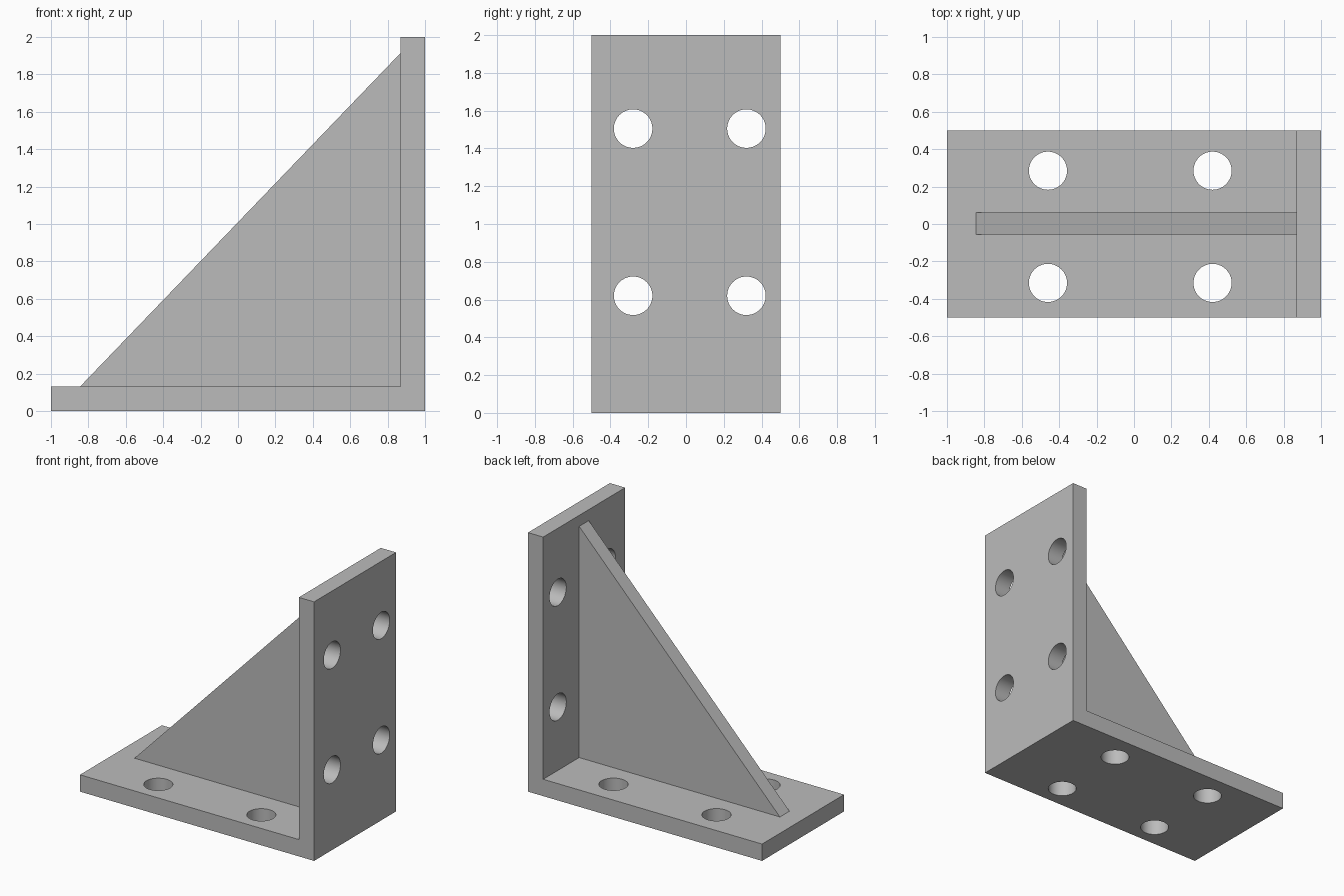
import bpy
import bmesh
import math
from mathutils import Matrix

cube = bpy.data.objects.get("Cube")
if cube:
    bpy.data.objects.remove(cube, do_unlink=True)

THICK = 0.13          # plate thickness
HALF_W = 0.5          # half width of the bracket
HOLE_R = 0.102

steel = bpy.data.materials.new("grey_steel")
steel.use_nodes = True
GREY = (0.5, 0.5, 0.5, 1)
steel.diffuse_color = GREY
steel.node_tree.nodes["Principled BSDF"].inputs["Base Color"].default_value = GREY


def add_object(name, bm):
    bmesh.ops.recalc_face_normals(bm, faces=bm.faces)
    mesh = bpy.data.meshes.new(name)
    bm.to_mesh(mesh)
    bm.free()
    mesh.materials.append(steel)
    obj = bpy.data.objects.new(name, mesh)
    bpy.context.collection.objects.link(obj)
    return obj


def extruded_profile(name, points, y0, y1):
    """Extrude an (x, z) outline from y0 to y1."""
    bm = bmesh.new()
    face = bm.faces.new([bm.verts.new((x, y0, z)) for x, z in points])
    new = bmesh.ops.extrude_face_region(bm, geom=[face])["geom"]
    verts = [v for v in new if isinstance(v, bmesh.types.BMVert)]
    bmesh.ops.translate(bm, verts=verts, vec=(0, y1 - y0, 0))
    return add_object(name, bm)


# L-shaped body: base plate and upright plate
inner = 1 - THICK
bracket = extruded_profile(
    "angle_plates",
    [(-1, 0), (1, 0), (1, 2), (inner, 2), (inner, THICK), (-1, THICK)],
    -HALF_W, HALF_W)

# Bolt hole cutters through both plates
bm = bmesh.new()
turn = Matrix.Rotation(math.pi / 2, 4, "Y")
centre = 1 - THICK / 2
places = []
for along in (-0.46, 0.42):
    for y in (-0.315, 0.285):
        places.append(Matrix.Translation((along, y, THICK / 2)))
for up in (0.62, 1.505):
    for y in (-0.28, 0.32):
        places.append(Matrix.Translation((centre, y, up)) @ turn)
for place in places:
    bmesh.ops.create_cone(bm, cap_ends=True, segments=64, radius1=HOLE_R,
                          radius2=HOLE_R, depth=THICK * 2, matrix=place)
cutter = add_object("hole_cutter", bm)
cutter.hide_render = True

cut = bracket.modifiers.new("bolt_holes", "BOOLEAN")
cut.operation = "DIFFERENCE"
cut.solver = "EXACT"
cut.object = cutter
bpy.context.view_layer.objects.active = bracket
bracket.select_set(True)
bpy.ops.object.modifier_apply(modifier=cut.name)
bpy.data.objects.remove(cutter, do_unlink=True)
bpy.ops.object.shade_smooth_by_angle(angle=math.radians(30))

# Triangular stiffening rib
extruded_profile("gusset_rib",
                 [(-0.845, THICK), (inner, THICK), (inner, 1.915)],
                 -0.056, 0.061)
